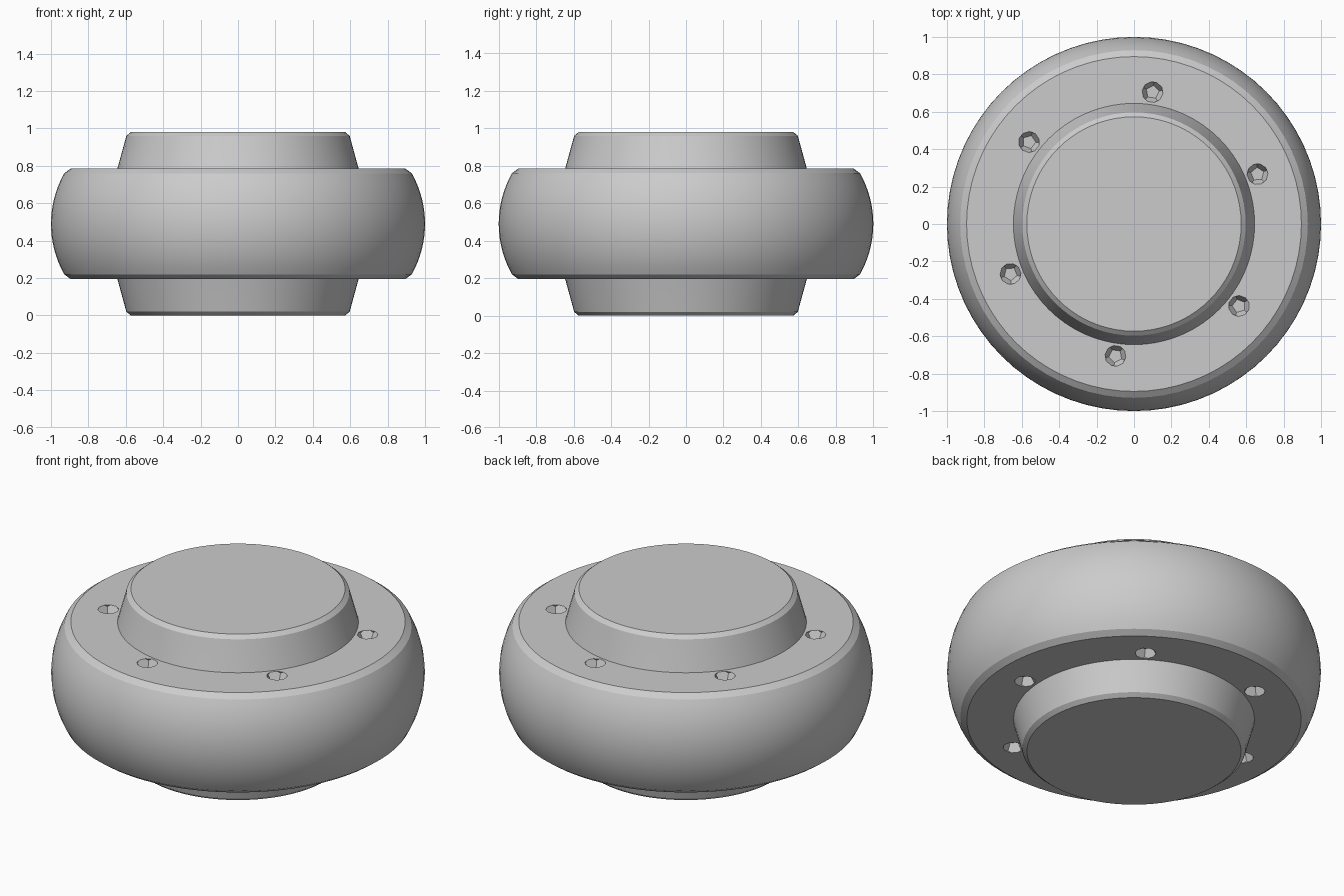
import bpy
import bmesh
from math import sin, cos, pi, radians, asin
from mathutils import Matrix, Vector

if "Cube" in bpy.data.objects:
    bpy.data.objects.remove(bpy.data.objects["Cube"], do_unlink=True)

MID = 0.49         # height of the mirror plane
FACE = 0.295       # half thickness of the wheel
SEGMENTS = 72

grey = bpy.data.materials.new("plain grey")
grey.use_nodes = True
colour = (0.6, 0.6, 0.6, 1)
grey.diffuse_color = colour
grey.node_tree.nodes["Principled BSDF"].inputs["Base Color"].default_value = colour


def make_object(name, bm):
    bmesh.ops.recalc_face_normals(bm, faces=bm.faces)
    mesh = bpy.data.meshes.new(name)
    bm.to_mesh(mesh)
    bm.free()
    mesh.materials.append(grey)
    obj = bpy.data.objects.new(name, mesh)
    bpy.context.collection.objects.link(obj)
    return obj


def lathe(name, profile):
    """Closed solid from (radius, height) points, with flat end caps."""
    bm = bmesh.new()
    rings = []
    for r, z in profile:
        rings.append([bm.verts.new((r * cos(2 * pi * i / SEGMENTS),
                                    r * sin(2 * pi * i / SEGMENTS), z))
                      for i in range(SEGMENTS)])
    for a, b in zip(rings, rings[1:]):
        for i in range(SEGMENTS):
            j = (i + 1) % SEGMENTS
            bm.faces.new((a[i], a[j], b[j], b[i]))
    bm.faces.new(rings[0])
    bm.faces.new(rings[-1])
    return make_object(name, bm)


def add_dodecahedron(bm, centre, radius, turn):
    verts = []
    for r, z, shift in ((0.607, -0.795, 0), (0.982, -0.188, 0),
                        (0.982, 0.188, pi / 5), (0.607, 0.795, pi / 5)):
        for i in range(5):
            a = 2 * pi * i / 5 + shift + turn
            p = Vector((r * cos(a), r * sin(a), z)) * radius
            verts.append(bm.verts.new(centre + p))
    bmesh.ops.convex_hull(bm, input=verts)


def smooth(obj):
    bpy.ops.object.select_all(action="DESELECT")
    obj.select_set(True)
    bpy.context.view_layer.objects.active = obj
    bpy.ops.object.shade_smooth_by_angle(angle=radians(25))


# Rounded wheel: bulging side, chamfered rims, flat faces
end = asin(0.27 / 0.55)
arc = [(0.45 + 0.55 * cos(t), MID + 0.55 * sin(t))
       for t in (end * k / 8 for k in range(-8, 9))]
wheel = lathe("wheel", [(0.895, MID - FACE)] + arc + [(0.895, MID + FACE)])

# Faceted bolt recesses on both faces
bm = bmesh.new()
for side, start in ((1, 22), (-1, 55)):
    for k in range(6):
        a = radians(start + 60 * k)
        centre = Vector((0.712 * cos(a), 0.712 * sin(a), MID + side * FACE))
        add_dodecahedron(bm, centre, 0.06, a)
cutter = make_object("recess_cutter", bm)
cutter.hide_render = True
cut = wheel.modifiers.new("recesses", "BOOLEAN")
cut.operation = "DIFFERENCE"
cut.solver = "EXACT"
cut.object = cutter
bpy.context.view_layer.objects.active = wheel
bpy.ops.object.modifier_apply(modifier=cut.name)
bpy.data.objects.remove(cutter, do_unlink=True)
smooth(wheel)

# Tapered hubs with a chamfered rim, mirrored about the middle
for name, side in (("top_hub", 1), ("bottom_hub", -1)):
    hub = lathe(name, [(r, MID + side * h) for r, h in
                       ((0.648, FACE - 0.01), (0.645, FACE),
                        (0.597, 0.47), (0.573, MID))])
    smooth(hub)
